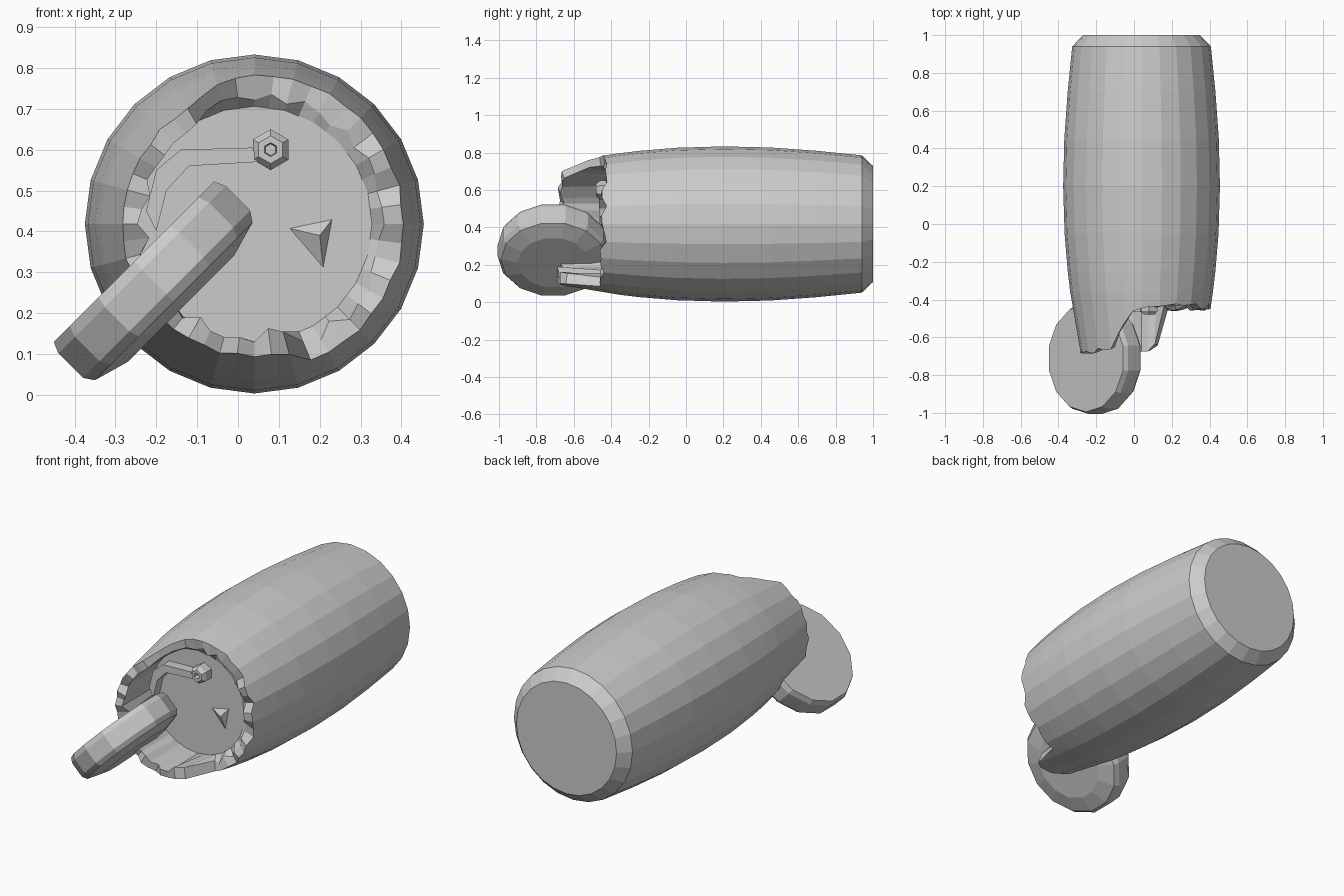
import bpy, bmesh, math, random
from mathutils import Vector, Matrix

if "Cube" in bpy.data.objects:
    bpy.data.objects.remove(bpy.data.objects["Cube"])

random.seed(4)
CX, CZ = 0.04, 0.418
PLATE_Y = -0.41


def finish(name, bm):
    bmesh.ops.recalc_face_normals(bm, faces=bm.faces)
    me = bpy.data.meshes.new(name)
    bm.to_mesh(me)
    bm.free()
    ob = bpy.data.objects.new(name, me)
    bpy.context.collection.objects.link(ob)
    return ob


def skin(name, rings, matrix=None):
    """Bridge successive rings of points and cap both ends."""
    bm = bmesh.new()
    loops = [[bm.verts.new(p) for p in ring] for ring in rings]
    n = len(loops[0])
    for a, b in zip(loops, loops[1:]):
        for i in range(n):
            j = (i + 1) % n
            bm.faces.new((a[i], a[j], b[j], b[i]))
    bm.faces.new(loops[0])
    bm.faces.new(loops[-1])
    if matrix:
        bm.transform(matrix)
    return finish(name, bm)


def circle(r, y, n, x=0, z=0, start=0):
    return [(x + r * math.cos(start + math.tau * i / n), y,
             z + r * math.sin(start + math.tau * i / n)) for i in range(n)]


def belly(y):
    return 0.415 - 0.065 * ((y - 0.2) / 0.74) ** 2 * (0.8 if y > 0.2 else 1)


# Broken front edge: (angle in degrees, y), interpolated round the rim
BREAK = [(0, -.445), (75, -.44), (98, -.48), (110, -.57), (122, -.67), (135, -.68),
         (275, -.68), (284, -.67), (290, -.46), (360, -.445)]


def break_y(deg):
    for (a, ya), (b, yb) in zip(BREAK, BREAK[1:]):
        if a <= deg <= b:
            return ya + (yb - ya) * (deg - a) / (b - a)


# Barrel: 24 flat staves, with doubled points so the broken rim can be jagged
N = 48


def barrel_point(i, r, y):
    a = math.tau * i / N
    if i % 2:
        r *= math.cos(math.pi / 24)
    return (CX + r * math.cos(a), y, CZ + r * math.sin(a))


def barrel_ring(r, y):
    return [barrel_point(i, r, y) for i in range(N)]


rings = [barrel_ring(0.31, 1.0), barrel_ring(0.367, 0.94)]
rings += [barrel_ring(belly(y), y) for y in (0.7, 0.45, 0.2, -0.05, -0.25, -0.36)]
outer, inner = [], []
for i in range(N):
    y = min(break_y(360 * i / N) + random.uniform(-.012, .022), -0.40)
    y = max(y, -0.685)
    outer.append(barrel_point(i, belly(y), y))
    yi = min(y + random.uniform(-.01, .025), PLATE_Y - 0.005)
    inner.append(barrel_point(i, belly(y) - random.uniform(.035, .065), yi))
rings += [outer, inner, barrel_ring(0.288, PLATE_Y)]
skin("barrel", rings)

# Broken-off round lid, tilted 45 degrees and slightly domed on one side
lid_rings = [[(r * math.cos(a), r * math.sin(a), h)
              for a in (math.tau * (k + 0.5) / 14 for k in range(14))]
             for r, h in ((.285, -.067), (.297, -.04), (.297, .045), (.28, .07), (.19, .095))]
skin("broken_lid", lid_rings,
     Matrix.Translation((-.207, -.71, .278)) @ Matrix.Rotation(math.radians(135), 4, 'Y'))

# Six-sided nut with a small square hole
nut = [circle(r, y, 6, .08, .60, math.radians(30)) for r, y in
       ((.05, PLATE_Y), (.05, -.46), (.034, -.48), (.017, -.48), (.014, -.45))]
skin("nut", nut)

# Curved remnant of the inner lid on the left
edge = [(.035, .605), (-.14, .60), (-.20, .55), (-.225, .45), (-.20, .40),
        (-.175, .50), (-.12, .56), (.05, .57)]
skin("inner_ledge", [[(x, y, z) for x, z in edge] for y in (PLATE_Y + .01, -.465)])

# Three-sided splinter on the inner plate
tri = [(.115, .41), (.235, .435), (.21, .30)]
skin("splinter", [[(x, PLATE_Y + .005, z) for x, z in tri],
                  [(.2 + (x - .2) * .03, PLATE_Y - .03, .39 + (z - .39) * .03) for x, z in tri]])
